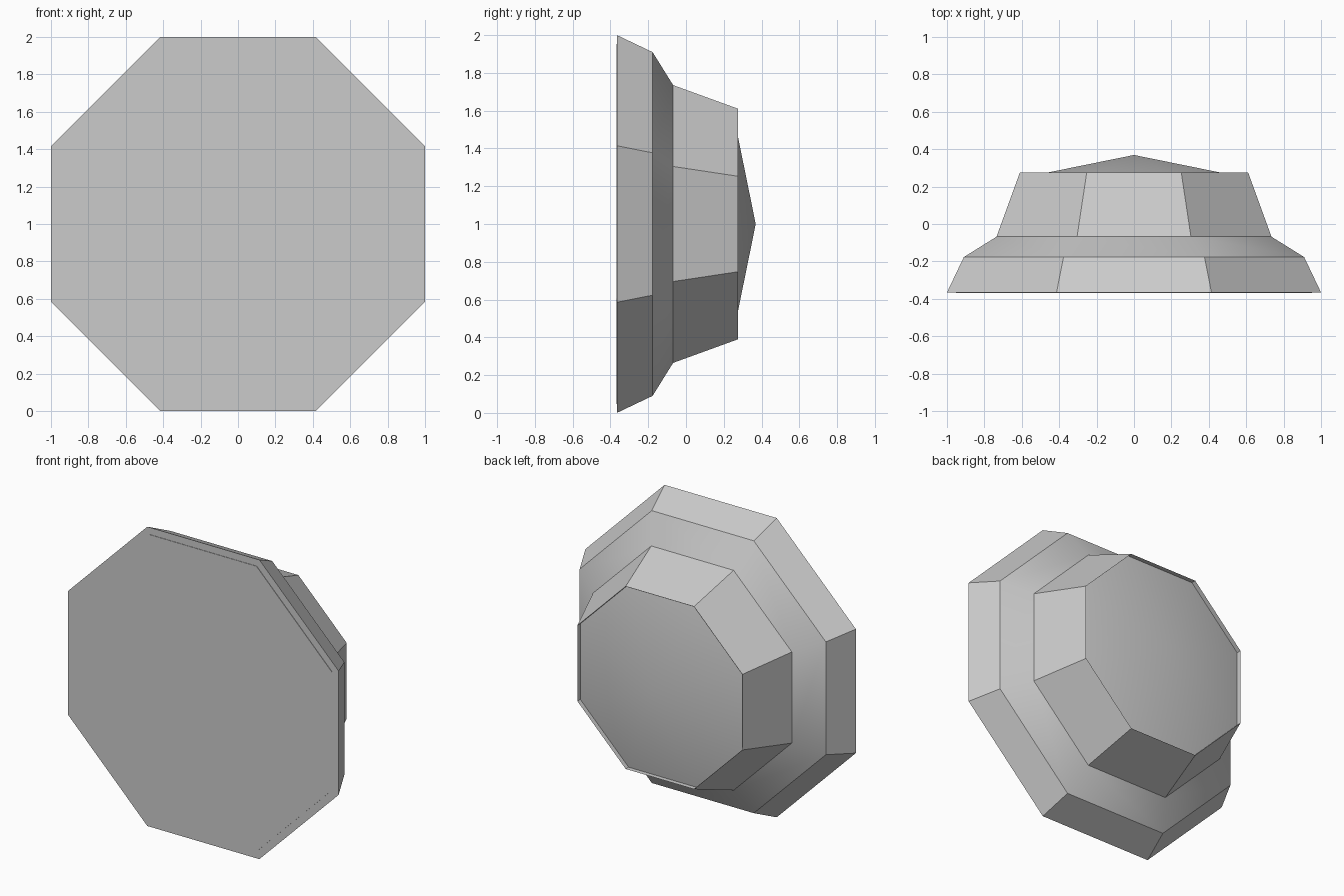
import bpy
import bmesh
import math
from mathutils import Vector

SIDES = 8
CENTRE_Z = 1.0

default_cube = bpy.data.objects.get("Cube")
if default_cube:
    bpy.data.objects.remove(default_cube, do_unlink=True)

grey = bpy.data.materials.new("light grey")
grey.use_nodes = True
grey.diffuse_color = (0.6, 0.6, 0.6, 1)
grey.node_tree.nodes["Principled BSDF"].inputs["Base Color"].default_value = (0.6, 0.6, 0.6, 1)


def octagon(bm, apothem, y):
    """Ring of vertices around the y axis with flat sides up, down, left and right."""
    radius = apothem / math.cos(math.pi / SIDES)
    ring = []
    for i in range(SIDES):
        a = (i + 0.5) * math.tau / SIDES
        ring.append(bm.verts.new((radius * math.cos(a), y, CENTRE_Z + radius * math.sin(a))))
    return ring


def lathe(name, profile, smooth=False, front_cap=False, apex=None):
    """Join octagons given as (apothem, y), with an optional flat front or rear point."""
    bm = bmesh.new()
    rings = [octagon(bm, r, y) for r, y in profile]
    for low, high in zip(rings, rings[1:]):
        for i in range(SIDES):
            j = (i + 1) % SIDES
            bm.faces.new((low[i], high[i], high[j], low[j]))
    if front_cap:
        bm.faces.new(rings[0])
    if apex is not None:
        tip = bm.verts.new(Vector((0, apex, CENTRE_Z)))
        for i in range(SIDES):
            bm.faces.new((rings[-1][i], tip, rings[-1][(i + 1) % SIDES]))
    for face in bm.faces:
        face.smooth = smooth
    mesh = bpy.data.meshes.new(name)
    bm.to_mesh(mesh)
    bm.free()
    mesh.materials.append(grey)
    obj = bpy.data.objects.new(name, mesh)
    bpy.context.collection.objects.link(obj)
    return obj


# Thin front plate, standing just proud of the flange
lathe("front_plate", [(0.953, -0.369), (0.953, -0.366)], front_cap=True)

# Wide flange with flat tapered sides
lathe("flange", [(1.0, -0.366), (0.91, -0.177)], front_cap=True)

# Smooth sloping shoulder between flange and hub
lathe("shoulder", [(0.91, -0.177), (0.735, -0.068)], smooth=True)

# Tapered hub with a shallow inner lip
lathe("hub", [(0.735, -0.068), (0.61, 0.276), (0.61, 0.245)])

# Low smooth cone set into the hub
lathe("rear_cone", [(0.61, 0.245)], smooth=True, apex=0.369)
